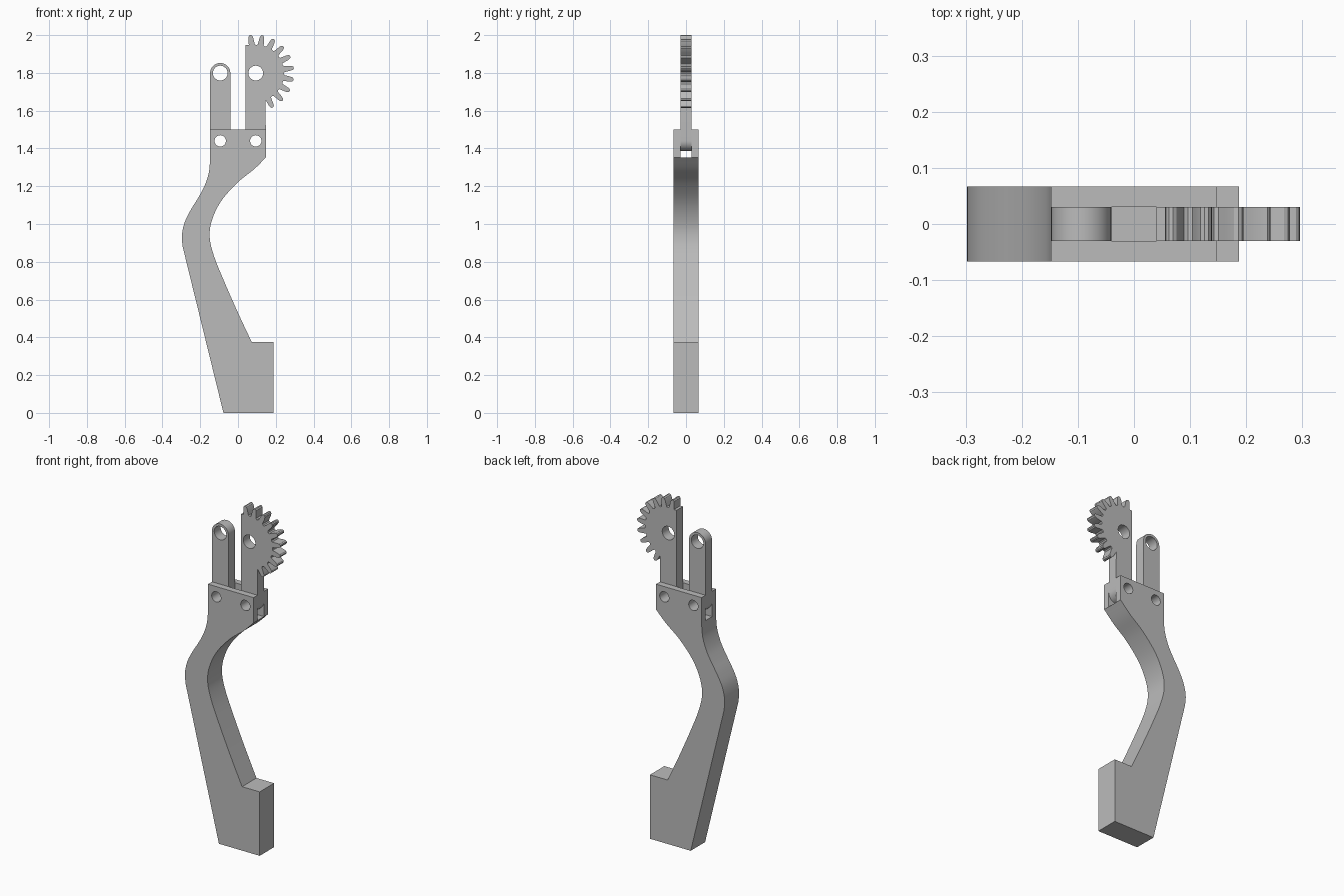
import bpy
import bmesh
from math import cos, sin, radians
from mathutils import Vector

if "Cube" in bpy.data.objects:
    bpy.data.objects.remove(bpy.data.objects["Cube"], do_unlink=True)

GREY = (0.5, 0.5, 0.5, 1)
grey = bpy.data.materials.new("plain grey")
grey.use_nodes = True
grey.diffuse_color = GREY
grey.node_tree.nodes["Principled BSDF"].inputs["Base Color"].default_value = GREY

BODY_DEPTH, LINK_DEPTH = 0.133, 0.06
LINK_X, LINK_R = 0.094, 0.0535
PIN_Z, TOP_Z = 1.44, 1.799
SLOT_Z, BODY_TOP = 1.352, 1.5


def plate(name, outline, depth):
    """Extrude an (x, z) outline along y, centred on y = 0."""
    bm = bmesh.new()
    face = bm.faces.new([bm.verts.new((x, -depth / 2, z)) for x, z in outline])
    ext = bmesh.ops.extrude_face_region(bm, geom=[face])["geom"]
    bmesh.ops.translate(bm, vec=(0, depth, 0),
                        verts=[v for v in ext if isinstance(v, bmesh.types.BMVert)])
    bmesh.ops.recalc_face_normals(bm, faces=bm.faces)
    mesh = bpy.data.meshes.new(name)
    bm.to_mesh(mesh)
    bm.free()
    mesh.materials.append(grey)
    obj = bpy.data.objects.new(name, mesh)
    bpy.context.collection.objects.link(obj)
    return obj


def arc(cx, cz, r, start, end, steps):
    angles = [radians(start + (end - start) * i / steps) for i in range(steps + 1)]
    return [(cx + r * cos(a), cz + r * sin(a)) for a in angles]


def spline(points, steps=6):
    """Smooth curve through the given points."""
    p = [Vector(q) for q in points]
    p = [2 * p[0] - p[1]] + p + [2 * p[-1] - p[-2]]
    out = []
    for a, b, c, d in zip(p, p[1:], p[2:], p[3:]):
        for i in range(steps):
            t = i / steps
            out.append(0.5 * (2 * b + (c - a) * t + (2 * a - 5 * b + 4 * c - d) * t * t
                              + (3 * b - a - 3 * c + d) * t ** 3))
    return [tuple(v) for v in out] + [tuple(points[-1])]


def cut(obj, outline, depth):
    cutter = plate("cutter", outline, depth)
    cutter.hide_render = True
    mod = obj.modifiers.new("cut", 'BOOLEAN')
    mod.operation, mod.solver, mod.object = 'DIFFERENCE', 'EXACT', cutter
    bpy.context.view_layer.objects.active = obj
    bpy.ops.object.modifier_apply(modifier=mod.name)
    bpy.data.objects.remove(cutter, do_unlink=True)


def drill(obj, x, z, r):
    cut(obj, arc(x, z, r, 0, 352.5, 47), 0.4)


# Curved finger body with foot block
inner = spline([(0.073, 0.374), (0, 0.53), (-0.074, 0.698), (-0.127, 0.83),
                (-0.15, 0.93), (-0.138, 1.02), (-0.09, 1.12), (-0.005, 1.217),
                (0.085, 1.29), (0.1475, SLOT_Z)])
outer = spline([(-0.1475, 1.34), (-0.155, 1.27), (-0.178, 1.2), (-0.21, 1.14),
                (-0.25, 1.075), (-0.282, 1.01), (-0.297, 0.94), (-0.293, 0.88)])
body = plate("finger_body",
             [(-0.077, 0), (0.187, 0), (0.187, 0.374)] + inner
             + [(0.1475, BODY_TOP), (-0.1475, BODY_TOP)] + outer, BODY_DEPTH)

# Slot that takes the links, and pin holes
cut(body, [(-0.4, SLOT_Z), (0.4, SLOT_Z), (0.4, 1.6), (-0.4, 1.6)], LINK_DEPTH)
for side in (-1, 1):
    drill(body, side * LINK_X, PIN_Z, 0.03)

# Plain link with rounded ends
link = plate("plain_link", arc(-LINK_X, PIN_Z, LINK_R, 180, 360, 20)
             + arc(-LINK_X, TOP_Z, LINK_R, 0, 180, 20), LINK_DEPTH)

# Link ending in a partial gear
half_tooth = [(-9, 0.149), (-6, 0.152), (-4.8, 0.17), (-4, 0.186), (-2.8, 0.198), (-1, 0.203)]
tooth = half_tooth + [(-a, r) for a, r in reversed(half_tooth[1:])]
gear = [(a + 18 * k - 64, r) for k in range(10) for a, r in tooth][1:]
gear_outline = [(LINK_X + r * cos(radians(a)), TOP_Z + r * sin(radians(a))) for a, r in gear]
gear_link = plate("gear_link", arc(LINK_X, PIN_Z, LINK_R, 180, 360, 20) + gear_outline
                  + [(LINK_X - LINK_R, gear_outline[-1][1])], LINK_DEPTH)

for obj, x in ((link, -LINK_X), (gear_link, LINK_X)):
    drill(obj, x, PIN_Z, 0.03)
    drill(obj, x, TOP_Z, 0.039)

# Smooth curved sides, keep crisp edges
bpy.ops.object.select_all(action='DESELECT')
for obj in (body, link, gear_link):
    obj.select_set(True)
bpy.context.view_layer.objects.active = body
bpy.ops.object.shade_smooth_by_angle(angle=radians(25))
